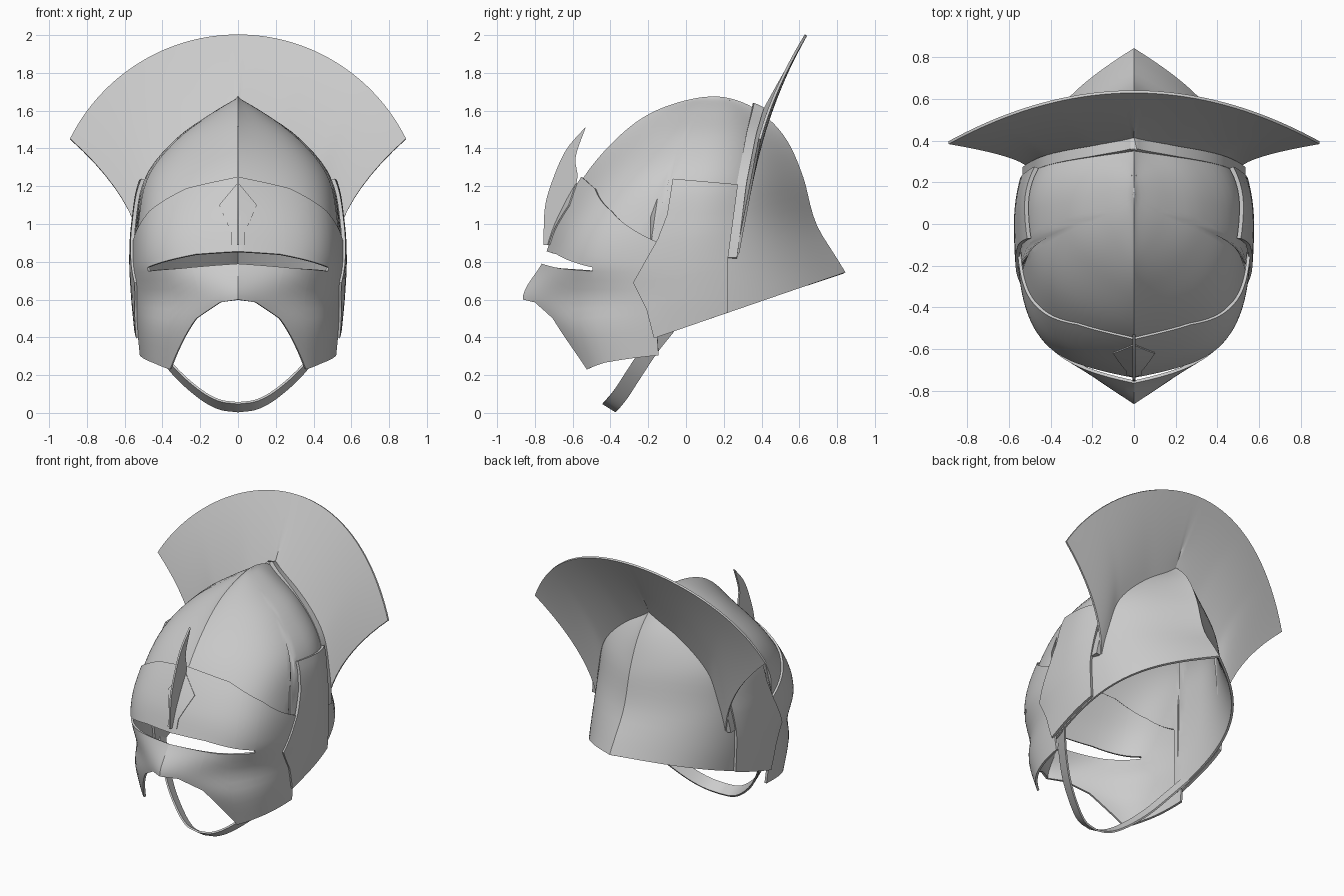
import bpy, bmesh, math
from mathutils import Vector

if "Cube" in bpy.data.objects:
    bpy.data.objects.remove(bpy.data.objects["Cube"])

steel = bpy.data.materials.new("grey steel")
steel.use_nodes = True
steel.diffuse_color = (0.6, 0.6, 0.6, 1)
steel.node_tree.nodes["Principled BSDF"].inputs["Base Color"].default_value = (0.6, 0.6, 0.6, 1)

TOP = 1.675
# helmet cross-sections: z, front y, back y, half width, y of widest point,
# front fullness, front slope, back slope
SECTIONS = [
    (1.675, .15, .15, 0, .15, .5, .4, .4),
    (1.655, 0, .27, .025, .14, .5, .4, .4),
    (1.58, -.2, .41, .15, .12, .5, .35, .4),
    (1.45, -.37, .53, .33, .1, .55, .3, .35),
    (1.25, -.54, .62, .49, .07, .65, .2, .3),
    (1.0, -.675, .69, .54, .03, .75, .13, .25),
    (.8, -.745, .81, .55, 0, .75, .13, .25),
    (.61, -.85, .92, .54, 0, .6, .25, .25),
    (.45, -.78, .97, .525, 0, .7, .2, .25),
    (.2, -.66, .98, .5, 0, .75, .2, .25),
]


def linear(table, x):
    for (a, p), (b, q) in zip(table, table[1:]):
        if x <= b:
            return p + (q - p) * max(0, (x - a) / (b - a))
    return table[-1][1]


def spline(table, x):
    """Smooth curve through rows of (key, values...)."""
    n = len(table)
    i = 0
    while i < n - 2 and x > table[i + 1][0]:
        i += 1
    lo, hi = table[i], table[i + 1]
    span = hi[0] - lo[0]
    t = min(1, max(0, (x - lo[0]) / span))

    def slope(j, k):
        a, b = table[max(0, j - 1)], table[min(n - 1, j + 1)]
        return (b[k] - a[k]) / (b[0] - a[0]) * span

    out = []
    for k in range(1, len(lo)):
        m0, m1 = slope(i, k), slope(i + 1, k)
        d = hi[k] - lo[k]
        out.append(lo[k] + t * m0 + t * t * (3 * d - 2 * m0 - m1) + t ** 3 * (m0 + m1 - 2 * d))
    return out


KEYED = [(math.sqrt(TOP - s[0]),) + s[1:] for s in SECTIONS]


def shell(u, z, off=0.0):
    """Point on the helmet: u = 0 front, 1 side, 2 back."""
    yf, yb, w, ym, full, sf, sb = spline(KEYED, math.sqrt(max(0, TOP - z)))
    front = u <= 1
    t = u if front else 2 - u
    a, b = (full, sf) if front else (.5, sb)
    s = 1 - t
    bx = 3 * s * s * t * a + 3 * s * t * t + t ** 3
    by = s ** 3 + 3 * s * s * t * (1 - b) + 3 * s * t * t * a
    reach = yf - off - ym if front else yb + off - ym
    return Vector(((w + off) * bx, ym + reach * by, z))


def shell_at(axis, value, z, off=0.0):
    """Point on the helmet with a given x (front half) or y."""
    lo, hi = 0.0, (1.0 if axis == 0 else 2.0)
    for _ in range(30):
        mid = (lo + hi) / 2
        if shell(mid, z, off)[axis] < value:
            lo = mid
        else:
            hi = mid
    return shell(lo, z, off)


def sheet(name, columns, thick, offset=-1, mirror=True, skip=lambda c, r: False):
    """Plate from a grid of points, mirrored across x = 0 and thickened."""
    bm = bmesh.new()
    for sign in ((1, -1) if mirror else (1,)):
        vs = [[bm.verts.new((p[0] * sign, p[1], p[2])) for p in col] for col in columns]
        for c in range(len(vs) - 1):
            for r in range(len(vs[c]) - 1):
                if not skip(c, r):
                    f = [vs[c][r], vs[c + 1][r], vs[c + 1][r + 1], vs[c][r + 1]]
                    bm.faces.new(f if sign > 0 else f[::-1])
    bmesh.ops.remove_doubles(bm, verts=bm.verts, dist=0.0004)
    me = bpy.data.meshes.new(name)
    bm.to_mesh(me)
    bm.free()
    ob = bpy.data.objects.new(name, me)
    bpy.context.collection.objects.link(ob)
    me.materials.append(steel)
    mod = ob.modifiers.new("thickness", 'SOLIDIFY')
    mod.thickness, mod.offset = thick, offset
    bpy.ops.object.select_all(action='DESELECT')
    ob.select_set(True)
    bpy.context.view_layer.objects.active = ob
    bpy.ops.object.modifier_apply(modifier=mod.name)
    bpy.ops.object.shade_smooth_by_angle(angle=math.radians(24))
    return ob


def steps(n):
    return [i / n for i in range(n + 1)]


# skull with flared neck guard
VISOR_TOP = [(0, 1.25), (.3, 1.19), (.6, 1.07), (.9, .9)]


def skull_bottom(u):
    if u < .86:
        return linear(VISOR_TOP, u) - .06
    z = .6
    for _ in range(25):
        z = .454 + .344 * shell(u, z).y
    return z


cols = []
for u in [2 * s for s in steps(60)]:
    b = skull_bottom(u)
    cols.append([shell(u, b + (TOP - b) * (1 - (1 - t) ** 2)) for t in steps(28)])
sheet("skull", cols, .015)

# visor with eye slit and open mouth
SLIT_END = .59
MOUTH = [(0, .6), (.1, .585), (.23, .5), (.42, .23), (.6, .265), (.9, .305)]
SLIT_LOW = [(0, .79), (.3, .765), (SLIT_END, .75), (.9, .74)]
SLIT_HIGH = [(0, .855), (.2, .84), (SLIT_END, .77), (.9, .76)]
us = sorted({round(.9 * s, 3) for s in steps(36)} | {.1, .23, .42, SLIT_END, .6})
cols = []
for u in us:
    zs = [linear(k, u) for k in (MOUTH, SLIT_LOW, SLIT_HIGH, VISOR_TOP)]
    col = [zs[0] + (zs[1] - zs[0]) * t for t in steps(10)]
    col += [zs[2] + (zs[3] - zs[2]) * t for t in steps(10)]
    cols.append([shell(u, z, .014) for z in col])
sheet("visor", cols, .015, skip=lambda c, r: r == 10 and us[c] < SLIT_END - .001)

# ear plates
EAR_FRONT = [(.395, -.17), (.55, -.21), (.69, -.28), (.92, -.15), (1.05, -.1), (1.24, -.07)]
EAR_BACK = [(.53, .22), (.8, .22), (1.21, .275)]
rows = []
for t in sorted(set(steps(20)) | {(z - .395) / .845 for z, _ in EAR_FRONT}):
    zf, zb = .395 + .845 * t, .53 + .68 * t
    yf, yb = linear(EAR_FRONT, zf), linear(EAR_BACK, zb)
    rows.append([shell_at(1, yf + (yb - yf) * s, zf + (zb - zf) * s, .026) for s in steps(10)])
sheet("ear_plates", list(zip(*rows)), .02)

# crest: flared fan rising from a band over the skull
BASE = [(.82, .27), (1.2, .32), (1.45, .37), (1.585, .407)]
base, fan, band = [], [], []
for t in steps(32):
    z = .82 + .765 * (1 - (1 - t) ** 1.7)
    p = shell_at(1, linear(BASE, z), z)
    if t == 1:
        p.x = 0
    ang = math.radians(63.4) * (1 - t)
    ox = .995 * math.sin(ang)
    rim = Vector((ox, .635 - .245 * (ox / .89) ** 2, 1.005 + .995 * math.cos(ang)))
    col = []
    for r in steps(10):
        q = p.lerp(rim, r)
        q.x -= .32 * r * (1 - r) * (1 - t) ** 2
        col.append(q)
    fan.append(col)
    out = Vector((p.x, 0, p.z - .9 if p.z > .9 else 0)).normalized() * .02
    lift = Vector((0, -.05, .035 * t * t))
    band.append([p + out, p + out + lift])
sheet("crest_fan", fan, .014, offset=0)
sheet("crest_band", band, .03, offset=0)

# brow spike standing on the visor ridge
FRONT = [(.89, -.755), (1.1, -.745), (1.25, -.70), (1.4, -.63), (1.515, -.53)]
REAR = [(.89, -.72), (1.08, -.63), (1.24, -.575), (1.35, -.585), (1.515, -.53)]
blade = []
for t in steps(20):
    z = .89 + .625 * t
    a, b = spline(FRONT, z)[0], spline(REAR, z)[0]
    blade.append([Vector((0, a + (b - a) * s, z)) for s in steps(3)])
sheet("brow_spike", blade, .012, offset=0, mirror=False)

# diamond mount under the spike
MOUNT = [(.89, .035), (.95, .035), (1.1, .1), (1.22, 0)]
rows = []
for z in (.89, .92, .95, 1.0, 1.05, 1.1, 1.14, 1.18, 1.22):
    w = linear(MOUNT, z)
    rows.append([shell_at(0, w * s, z, .022) for s in steps(4)])
sheet("spike_mount", list(zip(*rows)), .01)

# chin strap
STRAP = [(0, -.405, .03), (.1, -.39, .045), (.2, -.345, .1), (.33, -.27, .215),
         (.44, -.18, .35), (.515, -.1, .45)]
side = Vector((0, -.035, .022))
strap = []
for s in steps(24):
    x = .515 * s
    p = Vector((x, *spline(STRAP, x)))
    strap.append([p - side, p + side])
sheet("chin_strap", strap, .012, offset=0)
